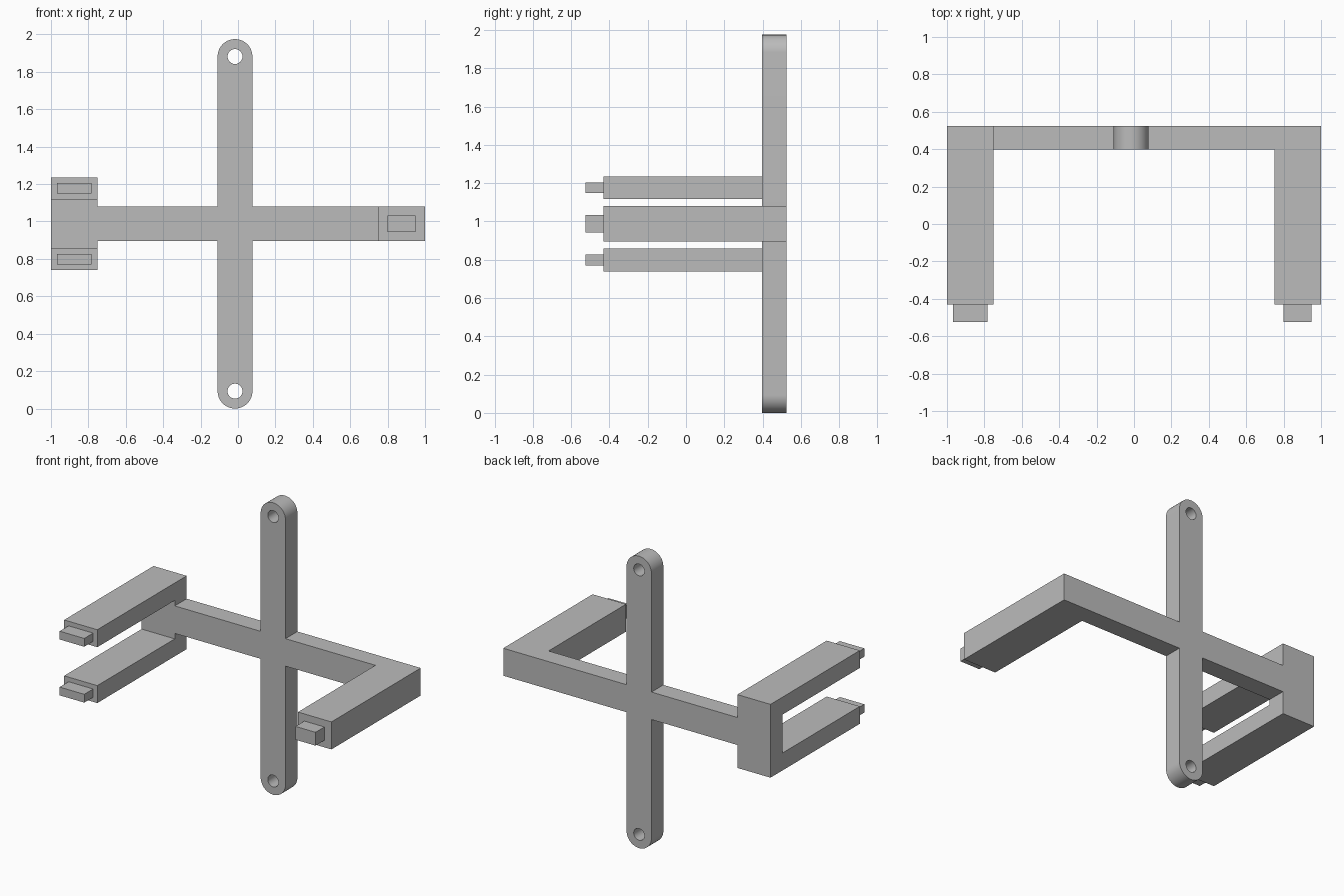
import bpy
import bmesh
import math

cube = bpy.data.objects.get("Cube")
if cube:
    bpy.data.objects.remove(cube, do_unlink=True)

GREY = (0.5, 0.5, 0.5, 1)
material = bpy.data.materials.new("plain grey")
material.use_nodes = True
material.diffuse_color = GREY
material.node_tree.nodes["Principled BSDF"].inputs["Base Color"].default_value = GREY

# Shared measurements
BACK, PLATE_FRONT, PRONG_FRONT, PEG_FRONT = 0.525, 0.398, -0.43, -0.525
HEIGHT = 1.975
MID_Z = HEIGHT / 2
POST_X, HALF = -0.016, 0.093
HOLE_RADIUS = 0.04


def finish(name, bm):
    bmesh.ops.recalc_face_normals(bm, faces=bm.faces)
    mesh = bpy.data.meshes.new(name)
    bm.to_mesh(mesh)
    bm.free()
    mesh.materials.append(material)
    obj = bpy.data.objects.new(name, mesh)
    bpy.context.collection.objects.link(obj)
    return obj


def extruded(name, outline, front, back):
    """Extrude an (x, z) outline from front to back along y."""
    bm = bmesh.new()
    face = bm.faces.new([bm.verts.new((x, front, z)) for x, z in outline])
    made = bmesh.ops.extrude_face_region(bm, geom=[face])
    verts = [v for v in made["geom"] if isinstance(v, bmesh.types.BMVert)]
    bmesh.ops.translate(bm, verts=verts, vec=(0, back - front, 0))
    return finish(name, bm)


def box(name, x0, x1, z0, z1, front, back):
    return extruded(name, [(x0, z0), (x1, z0), (x1, z1), (x0, z1)], front, back)


def arc(cz, radius, start, sweep, steps):
    angles = [start + sweep * i / steps for i in range(steps + 1)]
    return [(POST_X + radius * math.cos(a), cz + radius * math.sin(a)) for a in angles]


# Cross-shaped back plate with rounded post ends and a wide right end
low, high = MID_Z - HALF, MID_Z + HALF
end_low, end_high = MID_Z - 0.248, MID_Z + 0.248
inner = -0.752
left, right = POST_X - HALF, POST_X + HALF
outline = arc(HALF, HALF, math.pi, math.pi, 32)
outline += [(right, low), (1, low), (1, high), (right, high)]
outline += arc(HEIGHT - HALF, HALF, 0, math.pi, 32)
outline += [(left, high), (inner, high), (inner, end_high), (-1, end_high),
            (-1, end_low), (inner, end_low), (inner, low), (left, low)]
plate = extruded("back_plate", outline, PLATE_FRONT, BACK)

# Round holes near both ends of the post
for z in (HALF, HEIGHT - HALF):
    circle = arc(z, HOLE_RADIUS, 0, math.tau, 32)[:-1]
    cutter = extruded("hole_cutter", circle, PLATE_FRONT - 0.1, BACK + 0.1)
    cutter.hide_render = True
    bpy.context.view_layer.objects.active = plate
    cut = plate.modifiers.new("hole", "BOOLEAN")
    cut.operation, cut.solver, cut.object = "DIFFERENCE", "EXACT", cutter
    bpy.ops.object.modifier_apply(modifier=cut.name)
    bpy.data.objects.remove(cutter, do_unlink=True)

# Smooth the round ends and holes, keep the corners sharp
bpy.ops.object.select_all(action="DESELECT")
plate.select_set(True)
bpy.context.view_layer.objects.active = plate
bpy.ops.object.shade_smooth_by_angle(angle=math.radians(30))

# Two right prongs with flat pegs
for label, z0, z1 in (("upper", end_high - 0.118, end_high),
                      ("lower", end_low, end_low + 0.118)):
    mid = (z0 + z1) / 2
    box(f"{label}_right_prong", -1, inner, z0, z1, PRONG_FRONT, PLATE_FRONT)
    box(f"{label}_right_peg", -0.967, -0.783, mid - 0.028, mid + 0.028,
        PEG_FRONT, PRONG_FRONT)

# Single left prong with a peg
box("left_prong", 0.75, 1, low, high, PRONG_FRONT, PLATE_FRONT)
box("left_peg", 0.798, 0.948, MID_Z - 0.045, MID_Z + 0.045, PEG_FRONT, PRONG_FRONT)
